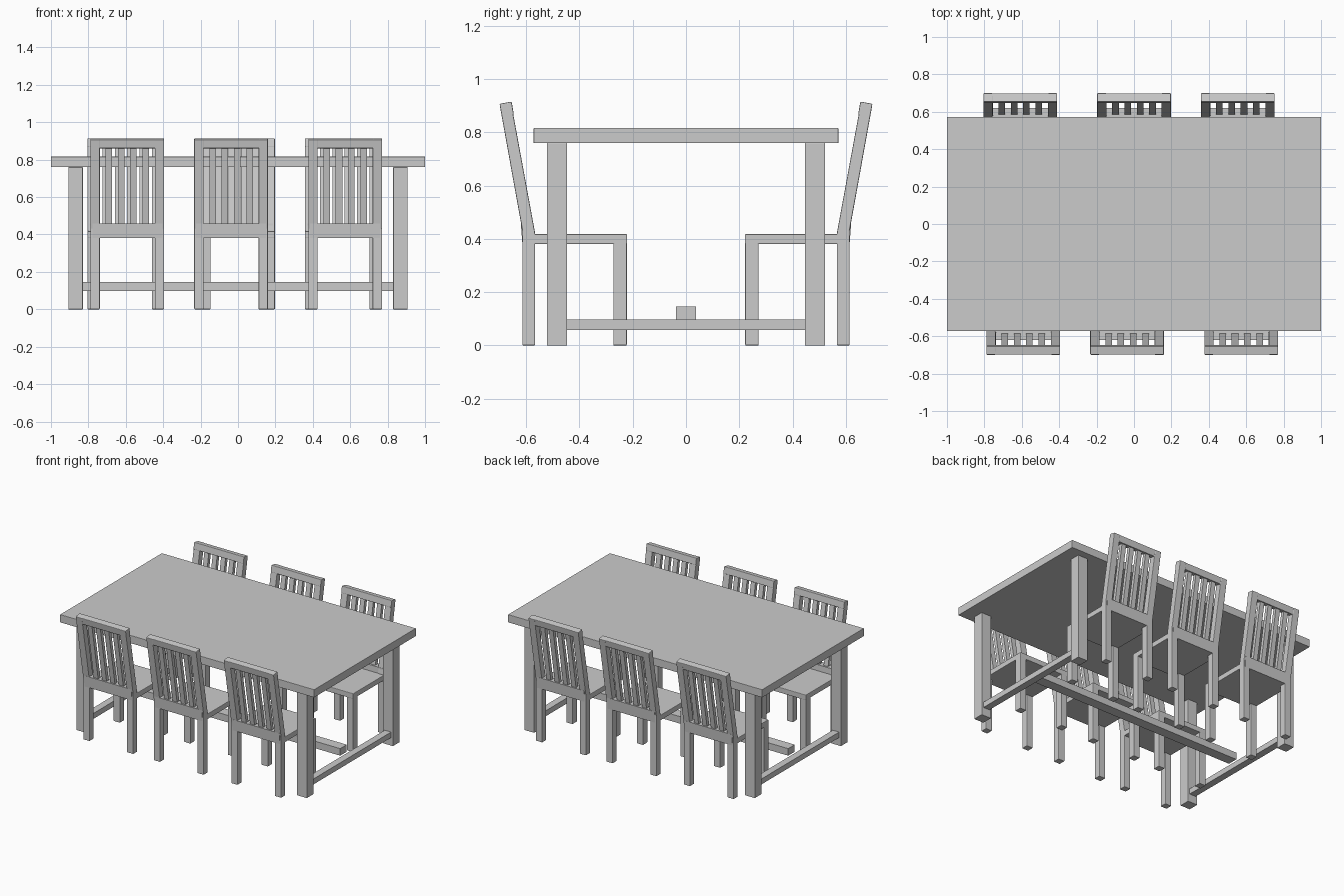
import bpy, bmesh, math
from mathutils import Matrix

if "Cube" in bpy.data.objects:
    bpy.data.objects.remove(bpy.data.objects["Cube"])


def prism(name, profile, spans, bevel):
    """Extrude a (y, z) profile along x over each (x0, x1) span into one mesh."""
    bm = bmesh.new()
    for x0, x1 in spans:
        a = [bm.verts.new((x0, y, z)) for y, z in profile]
        b = [bm.verts.new((x1, y, z)) for y, z in profile]
        bm.faces.new(a)
        bm.faces.new(b[::-1])
        for i in range(len(a)):
            j = (i + 1) % len(a)
            bm.faces.new((a[i], b[i], b[j], a[j]))
    bmesh.ops.recalc_face_normals(bm, faces=bm.faces)
    if bevel:
        bmesh.ops.bevel(bm, geom=bm.edges[:], offset=bevel, segments=2,
                        affect='EDGES', profile=0.5)
    me = bpy.data.meshes.new(name)
    bm.to_mesh(me)
    bm.free()
    return me


def rect(y0, y1, z0, z1):
    return [(y0, z0), (y1, z0), (y1, z1), (y0, z1)]


def place(name, mesh, matrix=Matrix()):
    ob = bpy.data.objects.new(name, mesh)
    bpy.context.collection.objects.link(ob)
    ob.matrix_world = matrix
    return ob


# Table
LEGS = [(-0.907, -0.83), (0.83, 0.907)]
place("table_top", prism("table_top", rect(-0.572, 0.572, 0.76, 0.816), [(-1, 1)], 0.002))
for side, s in (("front", -1), ("back", 1)):
    y0, y1 = sorted((s * 0.446, s * 0.522))
    place("table_legs_" + side, prism("table_legs", rect(y0, y1, 0, 0.76), LEGS, 0.002))
place("side_stretchers", prism("side_stretchers", rect(-0.447, 0.447, 0.058, 0.097),
                               [(-0.893, -0.843), (0.843, 0.893)], 0))
place("long_stretcher", prism("long_stretcher", rect(-0.037, 0.037, 0.097, 0.147),
                              [(-0.83, 0.83)], 0))

# Chair parts, facing +y, centred on x = 0
W, T = 0.197, 0.05
SIDES = [(-W, -W + T), (W - T, W)]
TILT = 0.175


def leaning(z0, z1, d0=0.0, d1=0.044):
    """Profile of a strip in the tilted backrest, d measured from the rear face."""
    def y(z, d):
        return -0.614 - (z - 0.425) * TILT + d
    return [(y(z0, d0), z0), (y(z0, d1), z0 + d1 * TILT),
            (y(z1, d1), z1 + d1 * TILT), (y(z1, d0), z1)]


post = [(-0.614, 0), (-0.566, 0), (-0.566, 0.42), (-0.657, 0.915),
        (-0.700, 0.907), (-0.614, 0.43)]
pitch = 0.066
slats = [((i - 1.5) * pitch - 0.0175, (i - 1.5) * pitch + 0.0175) for i in range(4)]
lower = [(-0.614, 0.38), (-0.567, 0.38), (-0.572, 0.46), (-0.620, 0.46)]
parts = {
    "rear_legs_and_posts": prism("rear_legs_and_posts", post, SIDES, 0.004),
    "front_legs": prism("front_legs", rect(-0.273, -0.222, 0, 0.4), SIDES, 0.004),
    "seat": prism("seat", rect(-0.60, -0.221, 0.38, 0.418), [(-W, W)], 0.004),
    "top_rail": prism("top_rail", leaning(0.86, 0.907), [(-W, W)], 0.004),
    "lower_rail": prism("lower_rail", lower, [(-W + 0.01, W - 0.01)], 0),
    "slats": prism("slats", leaning(0.44, 0.88, 0.010, 0.034), slats, 0),
}

# Three chairs along each long side
turn = Matrix.Rotation(math.pi, 4, 'Z')
rows = {"front": (Matrix(), (-0.592, -0.037, 0.573)),
        "back": (turn, (-0.608, 0.0, 0.555))}
for row, (rot, xs) in rows.items():
    for n, x in enumerate(xs, 1):
        for name, mesh in parts.items():
            place(f"{row}_chair_{n}_{name}", mesh, Matrix.Translation((x, 0, 0)) @ rot)
